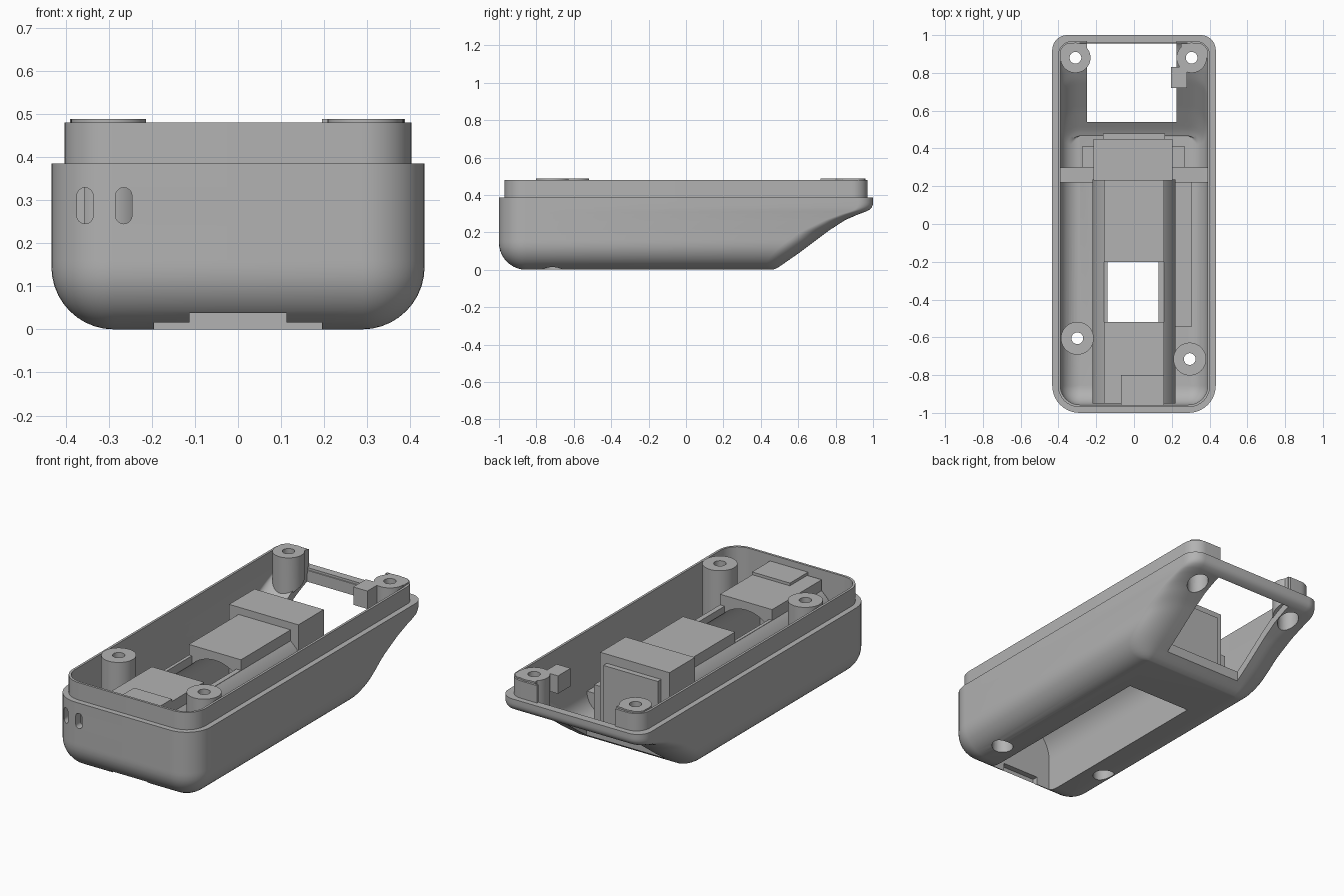
import bpy, bmesh, math
from mathutils import Matrix

cube = bpy.data.objects.get("Cube")
if cube:
    bpy.data.objects.remove(cube)

grey = bpy.data.materials.new("plain_grey")
grey.use_nodes = True
grey.diffuse_color = (0.45, 0.45, 0.45, 1)
grey.node_tree.nodes["Principled BSDF"].inputs["Base Color"].default_value = grey.diffuse_color


def make(name, bm):
    bmesh.ops.recalc_face_normals(bm, faces=bm.faces)
    mesh = bpy.data.meshes.new(name)
    bm.to_mesh(mesh)
    bm.free()
    ob = bpy.data.objects.new(name, mesh)
    bpy.context.scene.collection.objects.link(ob)
    return ob


def loft(name, rings):
    bm = bmesh.new()
    loops = [[bm.verts.new(p) for p in ring] for ring in rings]
    for a, b in zip(loops, loops[1:]):
        for i in range(len(a)):
            j = (i + 1) % len(a)
            bm.faces.new((a[i], a[j], b[j], b[i]))
    bm.faces.new(loops[0][::-1])
    bm.faces.new(loops[-1])
    return make(name, bm)


def prism(name, outline, y0, y1):
    """Outline in x and z, pushed along y."""
    return loft(name, [[(x, y, z) for x, z in outline] for y in (y0, y1)])


def box(name, x0, x1, y0, y1, z0, z1):
    return prism(name, [(x0, z0), (x1, z0), (x1, z1), (x0, z1)], y0, y1)


def rod(name, x, y, r, z0, z1):
    bm = bmesh.new()
    bmesh.ops.create_cone(bm, cap_ends=True, segments=40, radius1=r, radius2=r, depth=z1 - z0,
                          matrix=Matrix.Translation((x, y, (z0 + z1) / 2)))
    return make(name, bm)


def combine(ob, other, op="DIFFERENCE", keep=False):
    mod = ob.modifiers.new("combine", "BOOLEAN")
    mod.operation, mod.solver, mod.object = op, "EXACT", other
    bpy.context.view_layer.update()
    deps = bpy.context.evaluated_depsgraph_get()
    mesh = bpy.data.meshes.new_from_object(ob.evaluated_get(deps))
    ob.modifiers.clear()
    ob.data = mesh
    if not keep:
        bpy.data.objects.remove(other)
    return ob


# Underside of the sloped rear end, as (height, y)
SLOPE = [(0, 0.465), (0.01, 0.49), (0.09, 0.605), (0.21, 0.765), (0.265, 0.85),
         (0.3, 0.93), (0.315, 0.975), (0.33, 0.992), (0.35, 1.0)]


def rear(z):
    if z <= 0:
        return SLOPE[0][1]
    for (za, ya), (zb, yb) in zip(SLOPE, SLOPE[1:]):
        if z <= zb:
            return ya + (yb - ya) * (z - za) / (zb - za)
    return 1.0


def ring(z, t):
    """Rounded plan of the case at height z, shrunk by t."""
    R = 0.145 - t
    inset = R - math.sqrt(max(0, R * R - max(0, R - (z - t)) ** 2))
    w = 0.433 - t - inset
    y0, y1 = -1 + t + inset, min(rear(z - 1.28 * t), 1 - t)
    rf = max(R - inset, 0.004)
    rb = min(rf, max(0.08, 0.14 - (z - 0.2) * 0.5))
    corners = [(w, y1, rb, 0), (-w, y1, rb, 1), (-w, y0, rf, 2), (w, y0, rf, 3)]
    pts = []
    for x, y, r, q in corners:
        cx, cy = x - math.copysign(r, x), y - (r if q < 2 else -r)
        for k in range(11):
            a = math.pi / 2 * (q + k / 10)
            pts.append((cx + r * math.cos(a), cy + r * math.sin(a), z))
    return pts


def case_rings(t, top):
    R = 0.145 - t
    zs = [t + R * (1 - math.cos(math.pi / 20 * k)) for k in range(11)]
    zs += [0.16 + 0.0125 * k for k in range(30) if 0.16 + 0.0125 * k < top - 0.005]
    return [ring(z, t) for z in zs + [top]]


# Case shell with stepped lip
shell = loft("case_shell", case_rings(0, 0.385) + [ring(0.385, 0.03), ring(0.48, 0.03)])
combine(shell, loft("cavity", case_rings(0.043, 0.6)))
clip = loft("inner_limit", case_rings(0.035, 0.6))
clip.hide_render = True

# Rear window and gap in the lip
combine(shell, box("window", -0.25, 0.225, 0.54, 0.955, -0.1, 0.7))
combine(shell, box("lip_gap", -0.25, 0.225, 0.9, 1.1, 0.385, 0.7))

# Two upright slots in the front wall
for cx in (-0.355, -0.265):
    pts = []
    for k in range(18):
        a = math.pi * (k if k < 9 else k - 1) / 8
        pts.append((cx + 0.019 * math.cos(a), (0.31 if k < 9 else 0.264) + 0.019 * math.sin(a)))
    combine(shell, prism("slot", pts, -1.1, -0.93))


# Battery channel, open underneath
def channel():
    arch = [(0.195 * math.cos(math.pi * k / 24), 0.19 + 0.195 * math.sin(math.pi * k / 24)) for k in range(25)]
    return prism("channel", [(-0.195, -0.1), (0.195, -0.1)] + arch, -0.92, 0.2)


def notch():
    return box("notch", -0.113, 0.113, -0.952, -0.9, -0.1, 0.06)


half = [(0.22, 0.02), (0.22, 0.25), (0.213, 0.29), (0.195, 0.335), (0.158, 0.37), (0.158, 0.43)]
housing = prism("battery_housing", half + [(-x, z) for x, z in reversed(half)], -0.95, 0.235)
combine(housing, clip, "INTERSECT", keep=True)
for part in (shell, housing):
    combine(part, channel())
    combine(part, notch())
combine(housing, box("roof_opening", -0.14, 0.13, -0.52, -0.2, 0.2, 0.6))
combine(housing, box("roof_step", -0.3, 0.3, -0.52, -0.2, 0.372, 0.6))

# Inner blocks, ribs and ledges
blocks = {
    "front_cover": (-0.07, 0.16, -0.99, -0.8, 0.405, 0.445),
    "rear_block": (-0.215, 0.205, 0.23, 0.45, 0.02, 0.47),
    "rear_plate": (-0.165, 0.165, 0.44, 0.48, 0.02, 0.42),
    "left_side_block": (0.2, 0.27, 0.3, 0.41, 0.02, 0.26),
    "right_side_block": (-0.275, -0.21, 0.3, 0.41, 0.02, 0.26),
    "left_rib": (0.2, 0.43, 0.22, 0.3, 0.02, 0.15),
    "right_rib": (-0.43, -0.2, 0.22, 0.3, 0.02, 0.15),
    "floor_ledge": (0.21, 0.305, -0.545, 0.225, 0.02, 0.09),
    "switch_bracket": (0.195, 0.28, 0.72, 0.83, 0.39, 0.488),
}
parts = [shell, housing]
for name, size in blocks.items():
    parts.append(combine(box(name, *size), clip, "INTERSECT", keep=True))

# Screw posts with through holes and counterbores
posts = [("rear_right_post", -0.31, 0.88, 0.38), ("rear_left_post", 0.305, 0.88, 0.38),
         ("front_right_post", -0.3, -0.605, 0.2), ("front_left_post", 0.295, -0.715, 0.2)]
for name, x, y, bore in posts:
    post = rod(name, x, y, 0.087 if y < 0 else 0.08, 0.02, 0.488)
    if y > 0:
        s = math.copysign(1, x)
        x0, x1 = sorted((s * 0.248, s * 0.388))
        combine(post, box("corner_fill", x0, x1, 0.88, 0.955, 0.021, 0.488), "UNION")
    combine(post, clip, "INTERSECT", keep=True)
    for part in (post, shell):
        combine(part, rod("hole", x, y, 0.031, -0.1, 0.7 if part is post else bore))
        combine(part, rod("counterbore", x, y, 0.055, -0.1, bore))
    parts.append(post)

bpy.data.objects.remove(clip)

# Colour and shading
for ob in bpy.context.scene.objects:
    ob.select_set(False)
for ob in parts:
    ob.data.materials.clear()
    ob.data.materials.append(grey)
    ob.select_set(True)
bpy.context.view_layer.objects.active = shell
bpy.ops.object.shade_smooth_by_angle(angle=math.radians(30))
